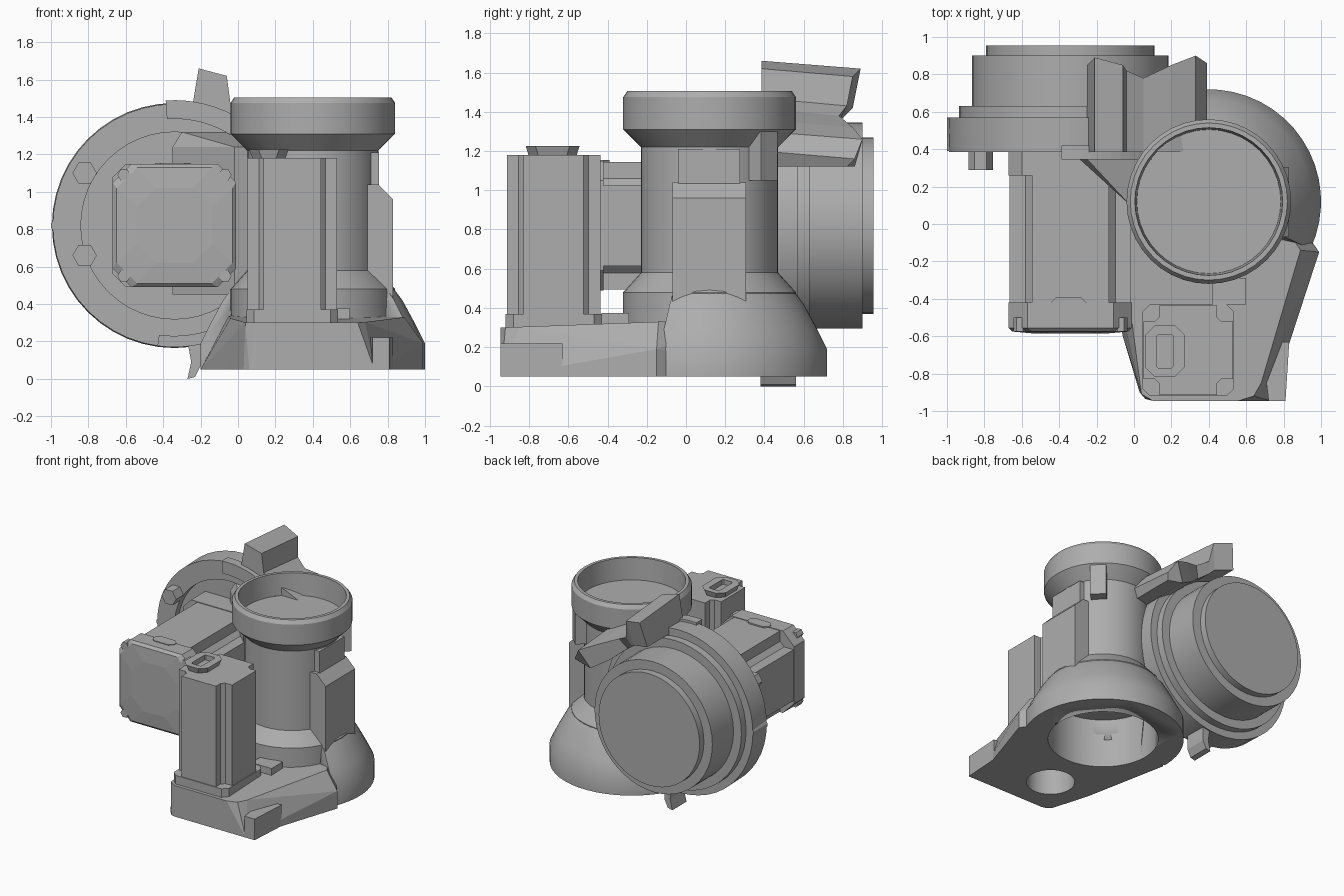
import bpy, bmesh, math
from mathutils import Matrix, Vector

cube = bpy.data.objects.get("Cube")
if cube:
    bpy.data.objects.remove(cube, do_unlink=True)

GREY = (0.42, 0.42, 0.42, 1)
mat = bpy.data.materials.new("plain grey")
mat.use_nodes = True
mat.diffuse_color = GREY
mat.node_tree.nodes["Principled BSDF"].inputs["Base Color"].default_value = GREY


def finish(name, bm, smooth=True):
    bmesh.ops.remove_doubles(bm, verts=bm.verts, dist=0.0005)
    bmesh.ops.recalc_face_normals(bm, faces=bm.faces)
    me = bpy.data.meshes.new(name)
    bm.to_mesh(me)
    bm.free()
    me.materials.append(mat)
    ob = bpy.data.objects.new(name, me)
    bpy.context.collection.objects.link(ob)
    if smooth:
        bpy.ops.object.select_all(action='DESELECT')
        ob.select_set(True)
        bpy.context.view_layer.objects.active = ob
        bpy.ops.object.shade_smooth_by_angle(angle=math.radians(30))
    return ob


def loft(name, rings, cap=True, smooth=True):
    """Skin a list of equal-length closed rings."""
    bm = bmesh.new()
    vs = [[bm.verts.new(p) for p in r] for r in rings]
    n = len(vs[0])
    for a, b in zip(vs, vs[1:]):
        for i in range(n):
            bm.faces.new((a[i], a[(i + 1) % n], b[(i + 1) % n], b[i]))
    if cap:
        bm.faces.new(vs[0])
        bm.faces.new(vs[-1])
    return finish(name, bm, smooth)


def place(p, q, h, axis):
    return (p, q, h) if axis == 'z' else (p, h, q)


def prism(name, pts, lo, hi, axis='z'):
    return loft(name, [[place(p, q, h, axis) for p, q in pts] for h in (lo, hi)], smooth=False)


def lathe(name, profile, centre, axis='z', seg=40):
    rings = []
    for r, h in profile:
        rings.append([place(centre[0] + r * math.cos(t), centre[1] + r * math.sin(t), h, axis)
                      for t in (2 * math.pi * i / seg for i in range(seg))])
    return loft(name, rings)


def hull(name, pts, smooth=True):
    bm = bmesh.new()
    for p in pts:
        bm.verts.new(p)
    res = bmesh.ops.convex_hull(bm, input=bm.verts)
    loose = {g for g in res["geom_interior"] + res["geom_unused"] if isinstance(g, bmesh.types.BMVert)}
    bmesh.ops.delete(bm, geom=list(loose), context='VERTS')
    bmesh.ops.dissolve_limit(bm, angle_limit=0.01, verts=bm.verts, edges=bm.edges)
    return finish(name, bm, smooth)


def rect(x0, x1, y0, y1):
    return [(x0, y0), (x1, y0), (x1, y1), (x0, y1)]


def chamfered(cx, cy, hx, hy, c):
    return [(cx + sx * a, cy + sy * b) for sx, sy, flip in
            ((1, 1, 0), (-1, 1, 1), (-1, -1, 0), (1, -1, 1))
            for a, b in (((hx, hy - c), (hx - c, hy))[::-1] if flip else ((hx, hy - c), (hx - c, hy)))]


def notched(cx, cy, h, n):
    """Square section with a groove in each corner."""
    quarter = [(h, h - n), (h - n * 0.7, h - n), (h - n, h - n * 0.7), (h - n, h)]
    out = []
    for k in range(4):
        c, s = ((1, 0), (0, 1), (-1, 0), (0, -1))[k]
        out += [(cx + c * x - s * y, cy + s * x + c * y) for x, y in quarter]
    return out


def sector(name, centre, r0, r1, a0, a1, lo, hi, n=10):
    ang = [math.radians(a0 + (a1 - a0) * i / n) for i in range(n + 1)]
    pts = [(centre[0] + r1 * math.cos(t), centre[1] + r1 * math.sin(t)) for t in ang]
    pts += [(centre[0] + r0 * math.cos(t), centre[1] + r0 * math.sin(t)) for t in ang[::-1]]
    return prism(name, pts, lo, hi, 'y')


TUBE = (0.4, 0.12)
LENS = (-0.34, 0.82)
MOTOR = (0.29, -0.675)

# Flared base and its foot plate
arc = [math.radians(-25 + 205 * i / 28) for i in range(29)]


def arc_at(r, z):
    return [(TUBE[0] + r * math.cos(t), TUBE[1] + r * math.sin(t), z) for t in arc]


bell = hull("flared_base", [p for r, z in ((0.6, 0.05), (0.6, 0.19), (0.545, 0.3),
            (0.48, 0.42), (0.42, 0.5), (0.35, 0.58)) for p in arc_at(r, z)])
foot = [(-0.2, 0.1), (-0.06, -0.6), (0.03, -0.9), (0.06, -0.935), (0.1, -0.945),
        (0.73, -0.945), (0.83, -0.63), (0.99, -0.15)]
deck = [(0.0, -0.6), (0.04, -0.91), (0.1, -0.945), (0.56, -0.945), (0.64, -0.92),
        (0.68, -0.85), (0.89, -0.14), (-0.04, -0.3), (-0.05, 0.05), (0.6, 0.3)]
plate = hull("foot_plate", [(x, y, 0.05) for x, y in foot] + [(0.99, -0.15, 0.19), (0.6, 0.4, 0.05)]
             + [(x, y, 0.335 + 0.037 * y) for x, y in deck], smooth=False)
prism("corner_tab", [(0.72, -0.945), (0.81, -0.945), (0.83, -0.63), (0.68, -0.63)], 0.05, 0.22)
collar = lathe("collar", [(0.44, 0.28), (0.44, 0.48), (0.35, 0.58)], TUBE)

# Underside bores
for name, centre, r, top in (("tube_bore", TUBE, 0.41, 0.45), ("motor_bore", (0.29, -0.62), 0.18, 0.28)):
    cutter = lathe(name, [(r, -0.1), (r, top)], centre)
    cutter.hide_render = True
    cutter.hide_set(True)
    cutter.display_type = 'WIRE'
    for ob in (bell, plate, collar):
        m = ob.modifiers.new(name, 'BOOLEAN')
        m.operation, m.object, m.solver = 'DIFFERENCE', cutter, 'EXACT'

# Upright tube with open cup on top
lathe("upright_tube", [(0.35, 0.45), (0.35, 1.25)], TUBE)
lathe("top_cup", [(0.34, 1.21), (0.44, 1.31), (0.44, 1.475), (0.42, 1.505),
                  (0.395, 1.505), (0.385, 1.33)], TUBE)
prism("side_housing", [(0.6, 0.38), (0.83, 0.42), (0.83, 0.96), (0.75, 1.04), (0.6, 1.04)], -0.07, 0.305, 'y')
prism("side_housing_top", rect(0.6, 0.755, -0.04, 0.275), 1.0, 1.21)
tab = prism("cup_tab", rect(-0.06, 0.06, 0.3, 0.43), 1.05, 1.3)
tab.matrix_world = Matrix.Translation((TUBE[0], TUBE[1], 0)) @ Matrix.Rotation(math.radians(-45), 4, 'Z')

# Upright motor with socket
prism("motor_flange", chamfered(*MOTOR, 0.245, 0.245, 0.04), 0.29, 0.37)
prism("motor_body", notched(*MOTOR, 0.238, 0.085), 0.35, 1.18)
prism("motor_ledge", rect(0.42, 0.6, -0.43, -0.29), 0.3, 0.375)
loft("motor_socket", [[(x, y, z) for x, y in chamfered(0.165, -0.68, h, w, 0.05)] for h, w, z in
     ((0.085, 0.12, 1.17), (0.105, 0.137, 1.225))]
     + [[(x, y, z) for x, y in chamfered(0.165, -0.68, 0.045, 0.09, 0.01)] for z in (1.225, 1.185)], smooth=False)

# Horizontal motor behind
prism("rear_motor_body", notched(*LENS, 0.325, 0.12), -0.45, 0.45, 'y')
loft("rear_motor_cap", [[(x, y, z) for x, z in chamfered(*LENS, h, h, c)] for h, c, y in
     ((0.33, 0.1, -0.42), (0.33, 0.1, -0.555), (0.31, 0.11, -0.575), (0.2, 0.1, -0.585))], smooth=False)
prism("rear_motor_flange", chamfered(*LENS, 0.33, 0.33, 0.07), 0.26, 0.45, 'y')
prism("rear_motor_slot", chamfered(-0.35, -0.435, 0.095, 0.045, 0.03), 1.14, 1.155)
for sx in (-1, 1):
    for sz in (-1, 1):
        lathe("cap_screw", [(0.035, -0.5), (0.035, -0.575)],
              (LENS[0] + sx * 0.27, LENS[1] + sz * 0.27), 'y', 6)

# Round stepped housing, recessed at the front
lathe("round_housing", [(0.5, 0.44), (0.5, 0.385), (0.65, 0.385), (0.655, 0.57), (0.595, 0.57),
                        (0.595, 0.63), (0.525, 0.63), (0.525, 0.9), (0.45, 0.9), (0.45, 0.955)],
      LENS, 'y', 48)
prism("edge_tip", [(-0.97, 0.76), (-0.97, 0.88), (-1.0, 0.83), (-1.0, 0.81)], 0.39, 0.57, 'y')
sector("upper_rib", LENS, 0.57, 0.67, 48, 94, 0.345, 0.42)
sector("lower_rib", LENS, 0.59, 0.65, 262, 292, 0.345, 0.42)
for z in (1.1, 0.66):
    lathe("housing_bolt", [(0.065, 0.29), (0.065, 0.42)], (-0.82, z), 'y', 6)

# Neck joining tube and housing
neck = [(-0.35, 0.4), (-0.02, 0.1), (0.3, 0.2), (0.25, 0.42)]
hull("neck", [(x, y, 0.45) for x, y in neck] + [(x, y, 1.24) for x, y in neck]
     + [(-0.3, 0.4, 1.32), (0.0, 0.4, 1.32)], smooth=False)

# Winged lever over the housing: top x, top z, bottom x, bottom z, depth
wing = [(-0.21, 1.66, -0.25, 1.42, 0.89), (-0.06, 1.62, -0.1, 1.38, 0.85),
        (-0.04, 1.47, -0.07, 1.35, 0.82), (0.05, 1.42, 0.0, 1.3, 0.78),
        (0.2, 1.36, 0.12, 1.2, 0.85), (0.33, 1.3, 0.25, 1.12, 0.9), (0.39, 1.2, 0.36, 1.12, 0.86)]
loft("winged_lever", [[(a, 0.385, b), (a, d, b - 0.04), (c, d - 0.04, e), (c, 0.385, e)]
                      for a, b, c, e, d in wing], smooth=False)

# Small hook below the housing
prism("lower_hook", [(-0.27, 0), (-0.23, 0.01), (-0.2, 0.07), (-0.2, 0.2), (-0.27, 0.2), (-0.25, 0.09)],
      0.38, 0.56, 'y')
